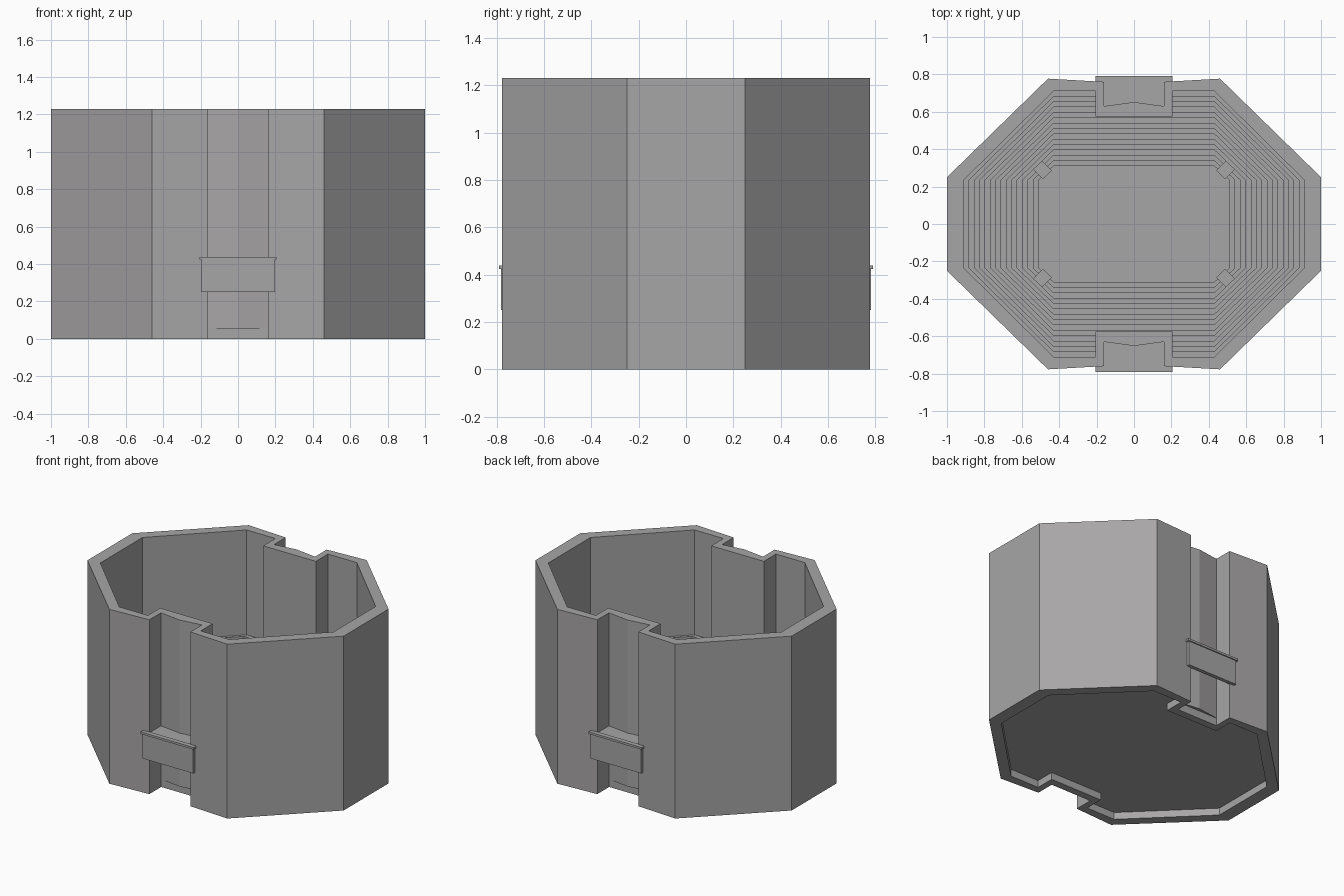
import bpy, bmesh, math
from mathutils import Matrix

if "Cube" in bpy.data.objects:
    bpy.data.objects.remove(bpy.data.objects["Cube"])

grey = bpy.data.materials.new("warm_grey")
grey.diffuse_color = (0.39, 0.38, 0.38, 1)
grey.use_nodes = True
grey.node_tree.nodes["Principled BSDF"].inputs["Base Color"].default_value = grey.diffuse_color


def finish(bm, name):
    bmesh.ops.remove_doubles(bm, verts=bm.verts, dist=1e-5)
    bmesh.ops.recalc_face_normals(bm, faces=bm.faces)
    me = bpy.data.meshes.new(name)
    bm.to_mesh(me)
    bm.free()
    me.materials.append(grey)
    ob = bpy.data.objects.new(name, me)
    bpy.context.collection.objects.link(ob)
    return ob


def outline(quarter):
    """Mirror a quarter outline (+x, +y) into a full loop."""
    q = list(quarter)
    left = [(-x, y) for x, y in reversed(q)]
    return q + left + [(-x, -y) for x, y in q] + [(x, -y) for x, y in reversed(q)]


def loft(name, rings, closed=False):
    """Join (loop, z) rings; cap the ends or close the chain."""
    bm = bmesh.new()
    loops = [[bm.verts.new((x, y, z)) for x, y in loop] for loop, z in rings]
    pairs = list(zip(loops, loops[1:]))
    if closed:
        pairs.append((loops[-1], loops[0]))
    for a, b in pairs:
        n = len(a)
        for i in range(n):
            j = (i + 1) % n
            bm.faces.new((a[i], a[j], b[j], b[i]))
    if not closed:
        bm.faces.new(loops[0])
        bm.faces.new(loops[-1])
    return finish(bm, name)


def box(name, x0, x1, y0, y1, z0, z1):
    loop = [(x0, y0), (x1, y0), (x1, y1), (x0, y1)]
    return loft(name, [(loop, z0), (loop, z1)])


def tier(t):
    """Inner octagon offset by t from the arena floor, stopping at the notches."""
    y = 0.31 + t
    return outline([(0.51 + t, 0.235), (0.43, y), (0.205, y), (0.205, min(y, 0.575))])


HEIGHT = 1.23
BASE = 0.05
FLOOR = 0.07
STEPS = 14
RUN, RISE = 0.40 / STEPS, 0.03

# Octagonal outer wall with an entrance notch front and back
outer = outline([(1.0, 0.25), (0.46, 0.777), (0.16, 0.76), (0.16, 0.628)])
inner = tier(0.40)
loft("outer_wall", [(outer, 0), (outer, HEIGHT), (inner, HEIGHT), (inner, 0)], closed=True)

# Stepped seating bowl with floor and underside
rings = [(tier(0.40), BASE)]
for k in range(STEPS, 0, -1):
    z = FLOOR + k * RISE
    rings += [(tier(k * RUN), z), (tier((k - 1) * RUN), z)]
rings.append((tier(0), FLOOR))
loft("seating_bowl", rings)

# Corner entry blocks beside the floor
for sx in (-1, 1):
    for sy in (-1, 1):
        bm = bmesh.new()
        bmesh.ops.create_cube(bm, size=1, matrix=(
            Matrix.Translation((sx * 0.508, sy * 0.307, 0.12))
            @ Matrix.Rotation(sx * sy * math.pi / 4, 4, 'Z')
            @ Matrix.Diagonal((0.125, 0.067, 0.12, 1))))
        finish(bm, "corner_entry")

# Entrance details on the front and back
for side, s in (("front", -1), ("back", 1)):
    # Shallow bowed panel at the back of the notch
    bow = [(-0.16, s * 0.62), (-0.16, s * 0.63), (0, s * 0.652), (0.16, s * 0.63), (0.16, s * 0.62)]
    loft(side + "_notch_panel", [(bow, 0.055), (bow, HEIGHT)])
    # Canopy slab, hanging fascia and rim
    box(side + "_canopy_slab", -0.16, 0.16, s * 0.62, s * 0.77, 0.40, 0.432)
    box(side + "_canopy_fascia", -0.197, 0.197, s * 0.755, s * 0.782, 0.25, 0.425)
    box(side + "_canopy_rim", -0.207, 0.207, s * 0.757, s * 0.79, 0.423, 0.438)
